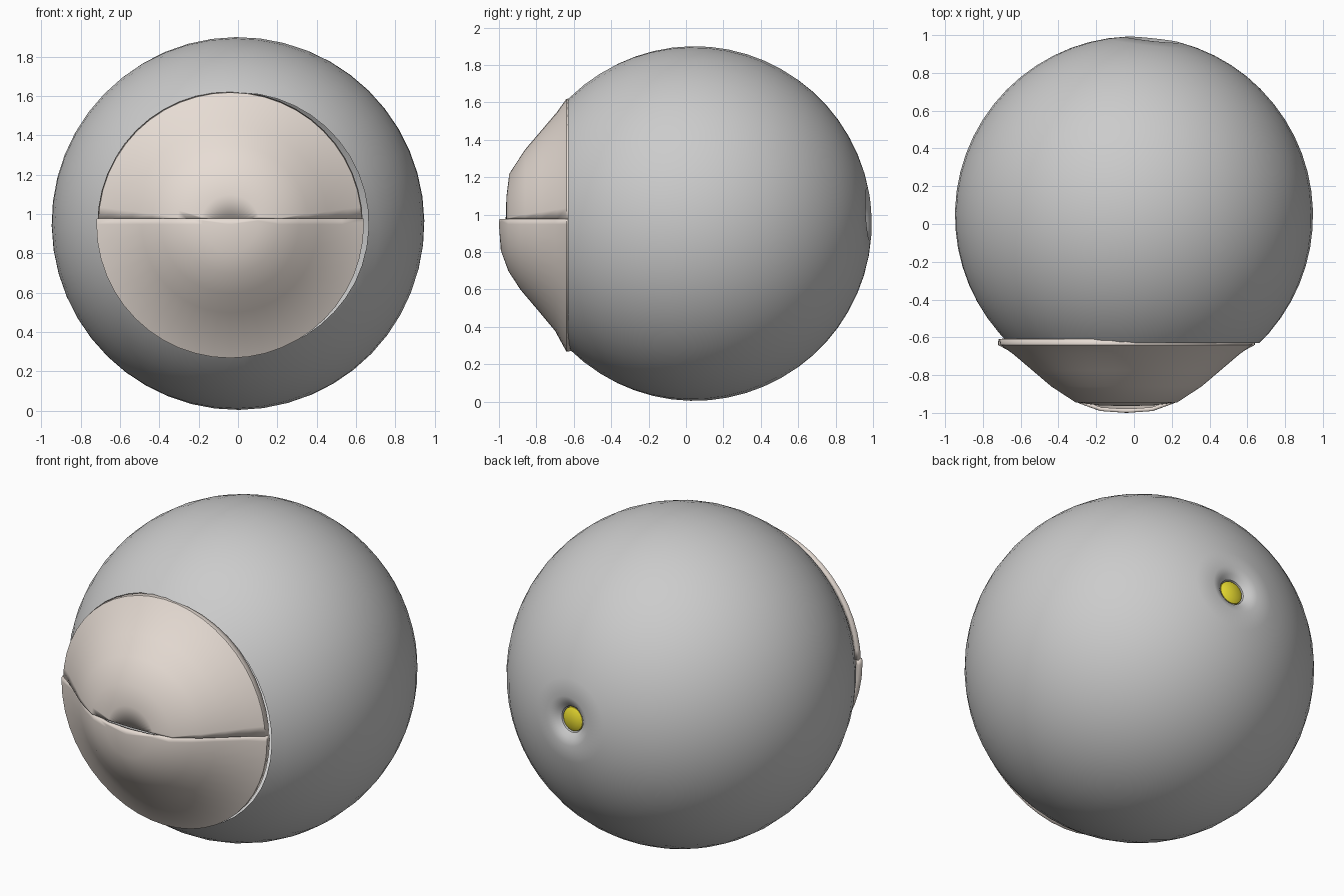
import bpy, bmesh, math
from mathutils import Vector, Matrix

if "Cube" in bpy.data.objects:
    bpy.data.objects.remove(bpy.data.objects["Cube"])

CENTER = Vector((0, 0.045, 0.952))
R = 0.948


def material(name, rgb):
    m = bpy.data.materials.new(name)
    m.diffuse_color = (*rgb, 1)
    m.use_nodes = True
    m.node_tree.nodes["Principled BSDF"].inputs["Base Color"].default_value = m.diffuse_color
    return m


def lathe(name, profile, matrix, cut=None, mat=None, sides=48):
    """Spin (radius, y) points about local y, then optionally trim by a plane."""
    bm = bmesh.new()
    rings = []
    for r, y in profile:
        rings.append([bm.verts.new((r * math.cos(2 * math.pi * j / sides), y,
                                    r * math.sin(2 * math.pi * j / sides)))
                      for j in range(sides)])
    for a, b in zip(rings, rings[1:]):
        for j in range(sides):
            k = (j + 1) % sides
            bm.faces.new((a[j], b[j], b[k], a[k]))
    bmesh.ops.remove_doubles(bm, verts=bm.verts, dist=1e-4)
    bm.transform(matrix)
    if cut:
        bmesh.ops.bisect_plane(bm, geom=bm.verts[:] + bm.edges[:] + bm.faces[:],
                               plane_co=cut[0], plane_no=cut[1], clear_outer=True)
    me = bpy.data.meshes.new(name)
    bm.to_mesh(me)
    bm.free()
    ob = bpy.data.objects.new(name, me)
    bpy.context.collection.objects.link(ob)
    if mat:
        me.materials.append(mat)
    bpy.ops.object.select_all(action='DESELECT')
    bpy.context.view_layer.objects.active = ob
    ob.select_set(True)
    bpy.ops.object.shade_smooth_by_angle(angle=math.radians(35))
    return ob


# Ball, spun about the axis through the small dimple at the back, open in front
dimple_dir = Vector((0.10, 0.94, 0.05)).normalized()
turn = Vector((0, -1, 0)).rotation_difference(dimple_dir).to_matrix().to_4x4()
ball_frame = Matrix.Translation(CENTER) @ turn
ball_profile = [(0.07, -0.86), (0.075, -0.90), (0.10, -0.922)]
for i in range(29):
    a = 0.15 + (math.pi - 0.15) * i / 28
    ball_profile.append((R * math.sin(a), -R * math.cos(a)))
lathe("ball", ball_profile, ball_frame, cut=((0, -0.63, 0), (0, -1, 0)))

# Yellow plug seated in the dimple
yellow = material("yellow", (0.80, 0.70, 0.03))
lathe("back_plug", [(0, -0.912), (0.045, -0.908), (0.068, -0.895), (0.072, -0.86)],
      ball_frame, mat=yellow, sides=24)

# Two thin lids meeting at a horizontal seam, the lower one slightly proud
beige = material("beige", (0.80, 0.72, 0.66))
lid_frame = Matrix.Translation((-0.04, 0, 0.948))
SEAM = 0.977
upper = [(0, -0.965), (0.15, -0.96), (0.27, -0.945), (0.40, -0.86),
         (0.50, -0.775), (0.60, -0.69), (0.67, -0.64), (0.675, -0.61)]
lower = [(0, -1.0), (0.14, -0.99), (0.25, -0.95), (0.35, -0.885), (0.45, -0.80),
         (0.57, -0.70), (0.68, -0.64), (0.678, -0.61)]
for name, prof, up in (("upper_lid", upper, -1), ("lower_lid", lower, 1)):
    lid = lathe(name, prof, lid_frame, cut=((0, 0, SEAM), (0, 0, up)), mat=beige)
    sol = lid.modifiers.new("thickness", 'SOLIDIFY')
    sol.thickness = 0.02
    sol.offset = -1
